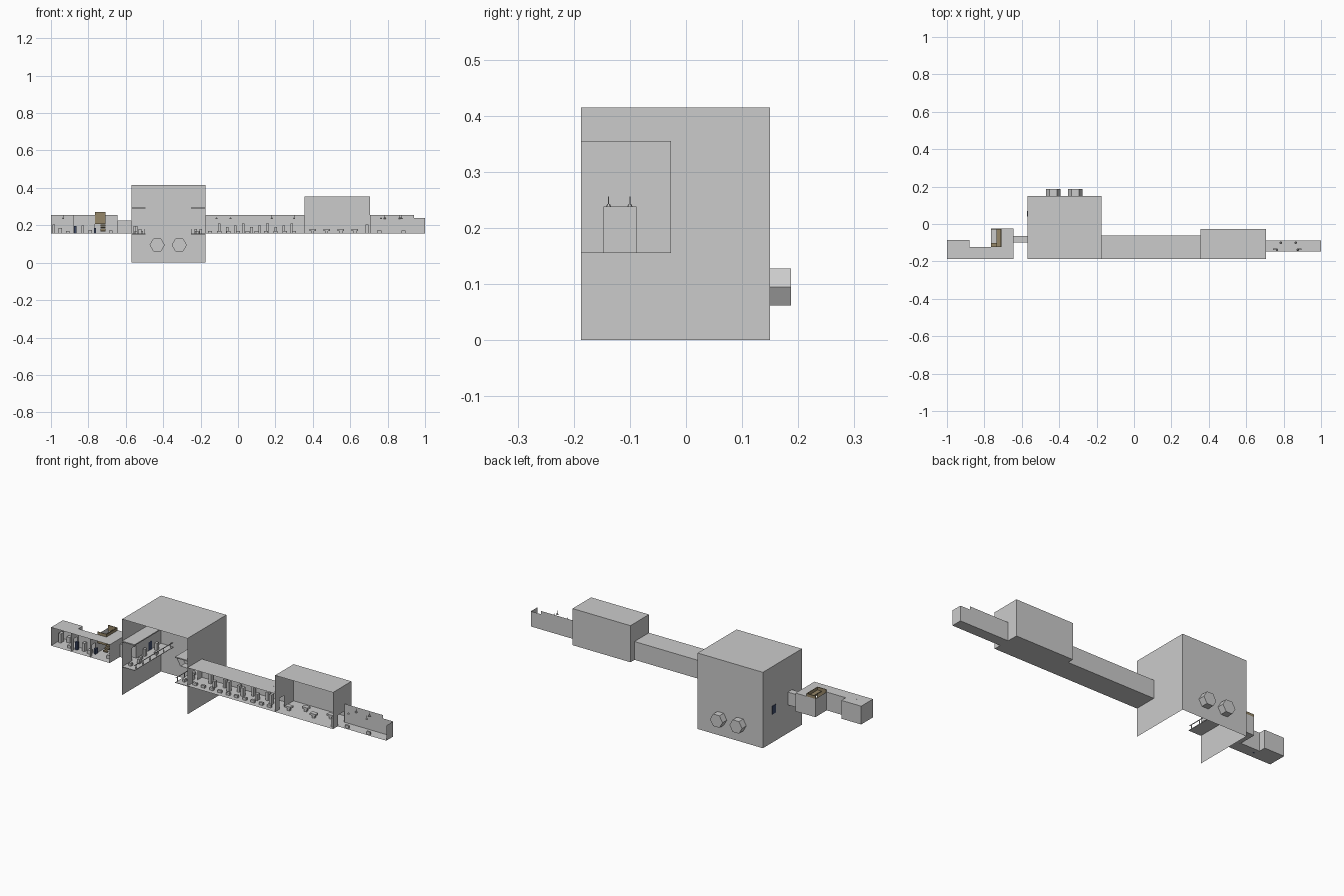
import bpy, bmesh, math, random

if "Cube" in bpy.data.objects:
    bpy.data.objects.remove(bpy.data.objects["Cube"])
random.seed(4)
F = 0.155   # floor height of the whole level
Y0 = -0.187  # open front plane


def material(name, col):
    m = bpy.data.materials.new(name)
    m.diffuse_color = (*col, 1)
    m.use_nodes = True
    m.node_tree.nodes["Principled BSDF"].inputs["Base Color"].default_value = m.diffuse_color
    return m


BRONZE = material("bronze", (0.30, 0.24, 0.14))
NAVY = material("navy", (0.05, 0.07, 0.14))


def finish(name, bm, mat=None):
    me = bpy.data.meshes.new(name)
    bm.to_mesh(me)
    bm.free()
    ob = bpy.data.objects.new(name, me)
    bpy.context.collection.objects.link(ob)
    if mat:
        me.materials.append(mat)
    return ob


def quad(bm, axis, c, a0, a1, b0, b1):
    """Flat rectangle at coordinate c on the given axis (0=x, 1=y, 2=z)."""
    pts = []
    for a, b in ((a0, b0), (a1, b0), (a1, b1), (a0, b1)):
        p = [a, b]
        p.insert(axis, c)
        pts.append(bm.verts.new(p))
    bm.faces.new(pts)


def panel(bm, axis, c, a0, a1, b0, b1, hole=None):
    """Wall, optionally with a rectangular doorway."""
    if not hole:
        return quad(bm, axis, c, a0, a1, b0, b1)
    h0, h1, k0, k1 = hole
    for q in ((a0, h0, b0, b1), (h1, a1, b0, b1), (h0, h1, b0, k0), (h0, h1, k1, b1)):
        if q[1] - q[0] > 1e-4 and q[3] - q[2] > 1e-4:
            quad(bm, axis, c, *q)


def room(name, x, y, z, sides, holes={}):
    """Thin shell; sides: l r f b (walls), t (ceiling), d (floor)."""
    bm = bmesh.new()
    spec = {"l": (0, x[0], *y, *z), "r": (0, x[1], *y, *z), "f": (1, y[0], *x, *z),
            "b": (1, y[1], *x, *z), "d": (2, z[0], *x, *y), "t": (2, z[1], *x, *y)}
    for s in sides:
        panel(bm, *spec[s], holes.get(s))
    return finish(name, bm)


def boxes(name, items, mat=None):
    """One object of boxes given as x centre, y centre, z base, width, depth, height."""
    bm = bmesh.new()
    for x, y, z, w, d, h in items:
        vs = bmesh.ops.create_cube(bm, size=1)["verts"]
        bmesh.ops.scale(bm, vec=(w, d, h), verts=vs)
        bmesh.ops.translate(bm, vec=(x, y, z + h / 2), verts=vs)
    return finish(name, bm, mat)


# great hall, open at front and bottom
DOOR = (-0.10, -0.065, F, 0.225)
hall = room("great_hall", (-0.57, -0.175), (Y0, 0.15), (0, 0.415), "lrt",
            {"l": DOOR, "r": (-0.14, -0.10, F, 0.215)})
boxes("hall_side_door", [(-0.571, 0.055, F, 0.004, 0.03, 0.045)], NAVY)

# hall back wall with two hexagonal openings cut by tunnels
R, HZ = 0.038, 0.095
bm = bmesh.new()
cells = []
xs = [-0.57, -0.432 - R, -0.432 + R, -0.314 - R, -0.314 + R, -0.175]
for i in (0, 2, 4):
    quad(bm, 1, 0.15, xs[i], xs[i + 1], 0, 0.415)
S = R * math.sin(math.pi / 3)
for cx in (-0.432, -0.314):
    quad(bm, 1, 0.15, cx - R, cx + R, HZ + S, 0.415)
    quad(bm, 1, 0.15, cx - R, cx + R, 0, HZ - S)
    for sx in (-1, 1):
        for sz in (-1, 1):
            tri = ((sx * R, 0), (sx * R, sz * S), (sx * R / 2, sz * S))
            bm.faces.new([bm.verts.new((cx + a, 0.15, HZ + b)) for a, b in tri])
finish("hall_back_wall", bm)
for n, cx in enumerate((-0.432, -0.314)):
    bm = bmesh.new()
    ring = [(cx + R * math.cos(k * math.pi / 3), HZ + R * math.sin(k * math.pi / 3)) for k in range(6)]
    front = [bm.verts.new((a, 0.148, b)) for a, b in ring]
    back = [bm.verts.new((a, 0.187, b)) for a, b in ring]
    for k in range(6):
        bm.faces.new((front[k], front[(k + 1) % 6], back[(k + 1) % 6], back[k]))
    bm.faces.new(back)
    finish(f"hex_tunnel_{n + 1}", bm)

# decks and upper balconies on both sides of the hall, with rails and crates
for name, x0, x1 in (("left", -0.57, -0.495), ("right", -0.25, -0.175)):
    cx, w = (x0 + x1) / 2, x1 - x0
    edge = x1 - 0.003 if name == "left" else x0 + 0.003
    boxes(name + "_deck", [(cx, -0.019, F - 0.003, w, 0.335, 0.003)])
    boxes(name + "_balcony", [(cx, -0.019, 0.289, w, 0.335, 0.006)])
    boxes(name + "_deck_rail", [(edge, -0.019, F + 0.022, 0.003, 0.33, 0.003)] +
          [(edge, -0.17 + i * 0.06, F, 0.003, 0.003, 0.022) for i in range(6)])
    boxes(name + "_deck_crates", [(cx + random.uniform(-.02, .02), -0.15 + i * 0.045, F,
          0.014, 0.018, random.choice((0.015, 0.025, 0.04))) for i in range(6)])

# link corridor and stepped west rooms
room("west_link", (-0.645, -0.57), (-0.10, -0.065), (F, 0.225), "fbtd")
room("west_end_room", (-1, -0.88), (Y0, -0.085), (F, 0.255), "lbtdr",
     {"r": (-0.16, -0.135, F, 0.215)})
room("west_middle_room", (-0.88, -0.765), (Y0, -0.123), (F, 0.255), "btd")
room("stair_room", (-0.765, -0.645), (Y0, -0.025), (F, 0.255), "lrbtd",
     {"t": (-0.765, -0.71, -0.123, -0.025), "l": (-0.17, -0.14, F, 0.215), "r": DOOR})

# bronze staircase rising through the roof opening
steps = [(-0.722, -0.11 + i * 0.011, F + 0.012 + i * 0.009, 0.026, 0.012, 0.007) for i in range(8)]
boxes("stair_steps", steps, BRONZE)
boxes("stair_landing", [(-0.737, -0.112, 0.208, 0.055, 0.02, 0.006),
                        (-0.722, -0.075, 0.25, 0.026, 0.095, 0.004)], BRONZE)
boxes("stair_parapet", [(-0.737, -0.121, 0.21, 0.055, 0.004, 0.06),
                        (-0.711, -0.073, 0.225, 0.003, 0.095, 0.045),
                        (-0.737, -0.028, 0.24, 0.055, 0.004, 0.03)], BRONZE)

# west furniture
boxes("west_cabinets", [(-0.985, -0.12, F, 0.015, 0.03, 0.05), (-0.95, -0.10, F, 0.02, 0.02, 0.03),
                        (-0.91, -0.15, F, 0.02, 0.02, 0.015), (-0.83, -0.14, F, 0.015, 0.02, 0.045),
                        (-0.79, -0.15, F, 0.02, 0.02, 0.02), (-0.68, -0.14, F, 0.02, 0.02, 0.018)])
boxes("west_lockers", [(-0.87, -0.15, F, 0.014, 0.014, 0.042), (-0.765, -0.135, F, 0.01, 0.02, 0.03)], NAVY)

# long corridor
room("long_corridor", (-0.175, 0.355), (Y0, -0.062), (F, 0.255), "btd")
boxes("corridor_booths", [(-0.10 + i * 0.043, -0.09 - 0.03 * (i % 2), F, 0.014, 0.022,
      (0.055, 0.035, 0.045)[i % 3]) for i in range(10)])
boxes("corridor_benches", [(-0.15 + i * 0.05, -0.155, F, 0.022, 0.012, 0.014) for i in range(10)])

# tall room
room("tall_room", (0.355, 0.705), (Y0, -0.027), (F, 0.355), "lrbtd",
     {"l": (-0.15, -0.11, F, 0.215), "r": (-0.145, -0.09, F, 0.215)})
boxes("tall_room_tables", [(0.40 + i * 0.075, -0.13 + 0.04 * (i % 2), F + 0.015, 0.035, 0.025, 0.01)
      for i in range(4)])
boxes("tall_room_pedestals", [(0.40 + i * 0.075, -0.13 + 0.04 * (i % 2), F, 0.015, 0.015, 0.016)
      for i in range(4)] + [(0.69, -0.16, F, 0.014, 0.02, 0.05)])

# roofless east passage and end cell
room("east_passage", (0.705, 0.94), (-0.147, -0.088), (F, 0.256), "bd")
room("east_cell", (0.94, 1.0), (-0.147, -0.088), (F, 0.238), "brd")
boxes("east_seats", [(x, -0.135, F, 0.022, 0.01, 0.016) for x in (0.755, 0.885)])

# hanging lamps: thin rod and small cone shade
for n, (x, y) in enumerate(((-0.935, -0.138), (-0.115, -0.12), (-0.04, -0.12), (0.18, -0.12), (0.30, -0.12),
                            (0.765, -0.138), (0.785, -0.1), (0.875, -0.138), (0.865, -0.1))):
    bm = bmesh.new()
    for r1, r2, h, z in ((0.001, 0.001, 0.018, 0.247), (0.007, 0.002, 0.008, 0.239)):
        vs = bmesh.ops.create_cone(bm, cap_ends=True, segments=6, radius1=r1, radius2=r2, depth=h)["verts"]
        bmesh.ops.translate(bm, vec=(x, y, z), verts=vs)
    finish(f"hanging_lamp_{n + 1}", bm)
